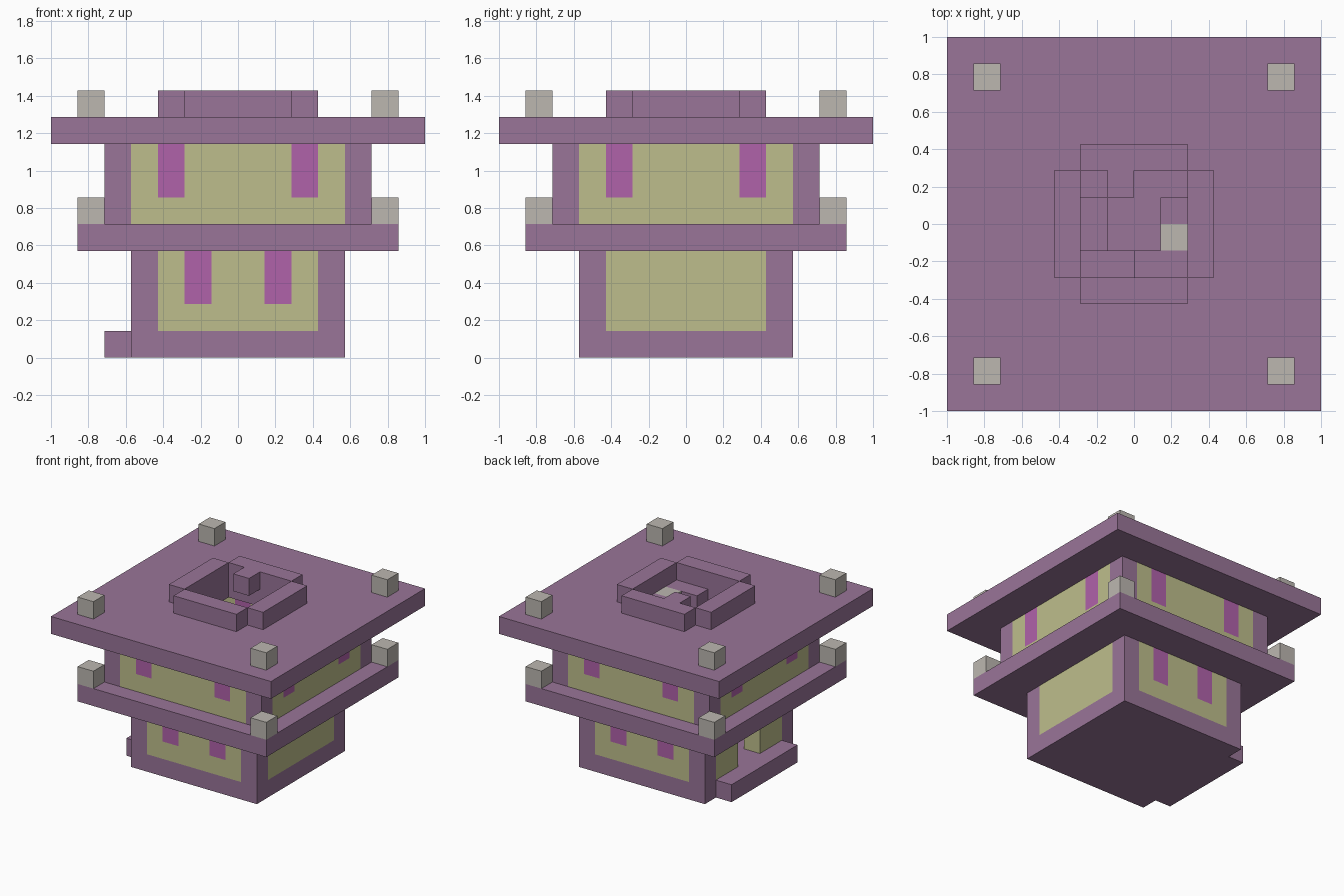
import bpy
import bmesh
from math import pi
from mathutils import Matrix, Vector

cube = bpy.data.objects.get("Cube")
if cube:
    bpy.data.objects.remove(cube, do_unlink=True)

U = 1 / 7  # one building block


def material(name, rgb):
    mat = bpy.data.materials.new(name)
    mat.use_nodes = True
    mat.diffuse_color = (*rgb, 1)
    bsdf = next(n for n in mat.node_tree.nodes if n.type == 'BSDF_PRINCIPLED')
    bsdf.inputs["Base Color"].default_value = (*rgb, 1)
    bsdf.inputs["Roughness"].default_value = 0.9
    return mat


PURPLE = material("plum_block", (0.32, 0.178, 0.314))
YELLOW = material("olive_panel", (0.515, 0.515, 0.262))
PINK = material("magenta_window", (0.434, 0.122, 0.402))
GREY = material("grey_stone", (0.503, 0.474, 0.434))


def build(name, parts, turn=0):
    """One object from (low corner, high corner, material) boxes, in block units."""
    bm = bmesh.new()
    mats = []
    for lo, hi, mat in parts:
        if mat not in mats:
            mats.append(mat)
        lo, hi = Vector(lo), Vector(hi)
        size = hi - lo
        place = Matrix.Translation((lo + hi) / 2 * U) @ Matrix.Diagonal((*(size * U), 1))
        verts = bmesh.ops.create_cube(bm, size=1, matrix=place)["verts"]
        for face in {f for v in verts for f in v.link_faces}:
            face.material_index = mats.index(mat)
    bmesh.ops.rotate(bm, verts=bm.verts, cent=(0, 0, 0), matrix=Matrix.Rotation(turn, 3, 'Z'))
    mesh = bpy.data.meshes.new(name)
    bm.to_mesh(mesh)
    bm.free()
    for mat in mats:
        mesh.materials.append(mat)
    obj = bpy.data.objects.new(name, mesh)
    bpy.context.collection.objects.link(obj)
    return obj


def slab(name, half, z):
    build(name, [((-half, -half, z), (half, half, z + 1), PURPLE)])


def corners(name, lo, hi, z0, z1, mat):
    for side, sx, sy in (("front_right", -1, -1), ("front_left", 1, -1),
                         ("back_right", -1, 1), ("back_left", 1, 1)):
        xs, ys = sorted((sx * lo, sx * hi)), sorted((sy * lo, sy * hi))
        build(f"{name}_{side}", [((xs[0], ys[0], z0), (xs[1], ys[1], z1), mat)])


def wall(name, half, z0, z1, turn, window=None, door=None):
    """Wall panel on the front, turned about z, with two windows or a doorway."""
    y0, y1 = -half - 1, -half
    if window:
        a, b = window
        spans = [(-half, -b), (-a, a), (b, half)]
    elif door:
        spans = [(-half, -door), (door, half)]
    else:
        spans = [(-half, half)]
    parts = [((p, y0, z0), (q, y1, z1), YELLOW) for p, q in spans]
    if window:
        for p, q in ((-b, -a), (a, b)):
            parts.append(((p, y0, z0), (q, y1, z0 + 1), YELLOW))
            parts.append(((p, y0, z0 + 1), (q, y1, z1), PINK))
    build(name, parts, turn)


def ring(name, inner, outer, z, full):
    """Four bars around a square opening, with or without filled corners."""
    end = outer if full else inner
    bars = [((-end, -outer, z), (end, -inner, z + 1), PURPLE),
            ((-end, inner, z), (end, outer, z + 1), PURPLE),
            ((-outer, -inner, z), (-inner, inner, z + 1), PURPLE),
            ((inner, -inner, z), (outer, inner, z + 1), PURPLE)]
    build(name, bars)


# Lower storey: floor, doorstep, corner posts and walls
slab("ground_floor", 4, 0)
build("doorstep", [((-5, -3, 0), (-4, 3, 1), PURPLE)])
corners("lower_post", 3, 4, 1, 4, PURPLE)
wall("lower_wall_front", 3, 1, 4, 0, window=(1, 2))
wall("lower_wall_left", 3, 1, 4, pi / 2)
wall("lower_wall_back", 3, 1, 4, pi, window=(1, 2))
wall("lower_wall_door", 3, 1, 4, -pi / 2, door=1)

# Upper storey: wide floor with stone corners, posts and windowed walls
slab("upper_floor", 6, 4)
corners("floor_stone", 5, 6, 5, 6, GREY)
corners("upper_post", 4, 5, 5, 8, PURPLE)
for i, side in enumerate(("front", "left", "back", "right")):
    wall(f"upper_wall_{side}", 4, 5, 8, i * pi / 2, window=(2, 3))

# Roof with square opening, low parapet and stone corners
ring("roof", 2, 7, 8, True)
ring("roof_parapet", 2, 3, 9, False)
corners("roof_stone", 5, 6, 9, 10, GREY)
build("parapet_block", [((-1, 1, 9), (0, 2, 10), PURPLE)])

# Stair winding down through the opening
build("stair_landing", [((0, -2, 8), (2, -1, 9), PURPLE),
                        ((1, 0, 8), (2, 1, 9), PURPLE)])
build("landing_stone", [((1, -1, 8), (2, 0, 9), GREY)])
build("stair_steps", [((-2, -2, 7), (0, -1, 8), PURPLE),
                      ((-2, -1, 6), (-1, 1, 7), PURPLE),
                      ((-2, 1, 5), (-1, 2, 6), PURPLE)])
